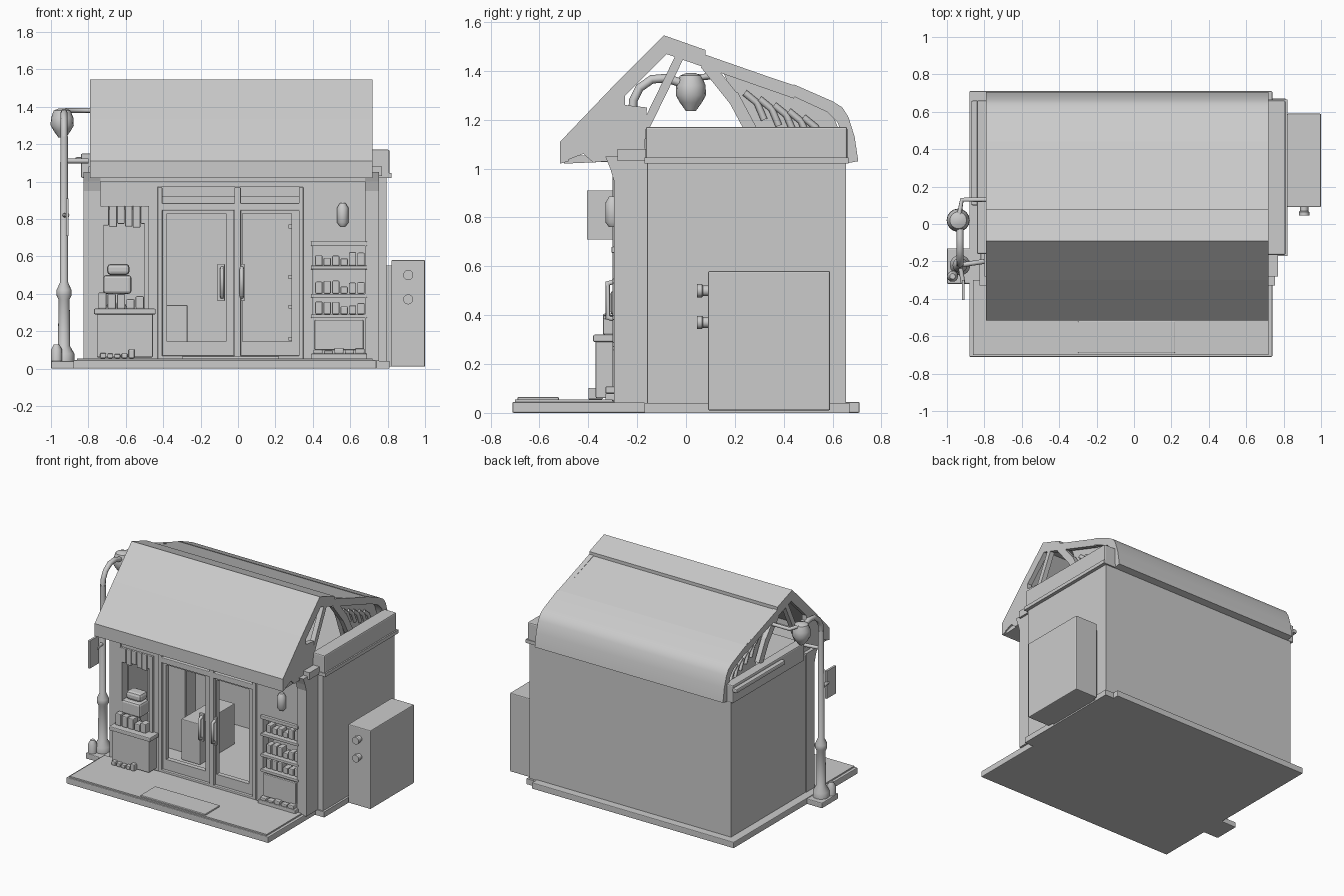
import bpy, bmesh, math, random
from mathutils import Vector
random.seed(4)


def finish(name, bm, bevel=0.0, smooth=None):
    bmesh.ops.recalc_face_normals(bm, faces=bm.faces)
    me = bpy.data.meshes.new(name)
    bm.to_mesh(me)
    bm.free()
    ob = bpy.data.objects.new(name, me)
    bpy.context.collection.objects.link(ob)
    if bevel:
        m = ob.modifiers.new("bevel", 'BEVEL')
        m.width, m.segments = bevel, 2
    if smooth:
        bpy.ops.object.select_all(action='DESELECT')
        ob.select_set(True)
        bpy.context.view_layer.objects.active = ob
        bpy.ops.object.shade_smooth_by_angle(angle=math.radians(smooth))
    return ob


def box(name, x0, x1, y0, y1, z0, z1, bevel=0.0):
    bm = bmesh.new()
    bmesh.ops.create_cube(bm, size=1)
    for v in bm.verts:
        v.co = ((x0 + x1) / 2 + v.co.x * (x1 - x0), (y0 + y1) / 2 + v.co.y * (y1 - y0),
                (z0 + z1) / 2 + v.co.z * (z1 - z0))
    return finish(name, bm, bevel)


def prism(name, yz, x0, x1, smooth=None):
    bm = bmesh.new()
    f = bm.faces.new([bm.verts.new((x0, y, z)) for y, z in yz])
    g = bmesh.ops.extrude_face_region(bm, geom=[f])['geom']
    bmesh.ops.translate(bm, vec=(x1 - x0, 0, 0), verts=[v for v in g if isinstance(v, bmesh.types.BMVert)])
    return finish(name, bm, 0, smooth)


def bar(name, p, q, w, x0, x1):
    d = Vector((q[0] - p[0], q[1] - p[1])).normalized() * w / 2
    n = (-d.y, d.x)
    return prism(name, [(p[0] + n[0], p[1] + n[1]), (q[0] + n[0], q[1] + n[1]),
                        (q[0] - n[0], q[1] - n[1]), (p[0] - n[0], p[1] - n[1])], x0, x1)


def lathe(name, profile, loc, n=16, axis='Z'):
    bm = bmesh.new()
    rings = []
    for r, h in profile:
        ring = []
        for i in range(n):
            a = math.tau * i / n
            c, s = r * math.cos(a), r * math.sin(a)
            co = Vector((c, s, h)) if axis == 'Z' else Vector((c, h, s))
            ring.append(bm.verts.new(co + Vector(loc)))
        rings.append(ring)
    for a, b in zip(rings, rings[1:]):
        for i in range(n):
            bm.faces.new((a[i], a[(i + 1) % n], b[(i + 1) % n], b[i]))
    bm.faces.new(rings[0])
    bm.faces.new(rings[-1])
    return finish(name, bm, 0, 40)


def tube(name, pts, r):
    cu = bpy.data.curves.new(name, 'CURVE')
    cu.dimensions, cu.bevel_depth, cu.bevel_resolution, cu.use_fill_caps = '3D', r, 2, True
    sp = cu.splines.new('POLY')
    sp.points.add(len(pts) - 1)
    for p, co in zip(sp.points, pts):
        p.co = (*co, 1)
    ob = bpy.data.objects.new(name, cu)
    bpy.context.collection.objects.link(ob)
    bpy.ops.object.select_all(action='DESELECT')
    ob.select_set(True)
    bpy.context.view_layer.objects.active = ob
    bpy.ops.object.convert(target='MESH')


def goods(name, x0, x1, y, z, hmin, hmax, n):
    w = (x1 - x0) / n
    for i in range(n):
        h = random.uniform(hmin, hmax)
        box(name, x0 + i * w + 0.003, x0 + (i + 1) * w - 0.003, y, y + 0.06, z, z + h, 0.006)


# ground slab, door mat
box("ground_slab", -0.88, 0.74, -0.71, 0.71, 0.0, 0.045, 0.005)
box("side_footing", 0.70, 0.81, -0.17, 0.67, 0.0, 0.04)
box("front_paving", -0.86, 0.72, -0.70, -0.30, 0.045, 0.055)
box("door_mat", -0.30, 0.22, -0.69, -0.52, 0.05, 0.065, 0.005)

# outer walls and ceiling
box("right_wall", 0.71, 0.795, -0.16, 0.65, 0.01, 1.04, 0.005)
box("left_wall", -0.82, -0.76, -0.27, 0.65, 0.01, 1.04, 0.005)
box("back_wall", -0.82, 0.795, 0.60, 0.655, 0.01, 1.08)
box("ceiling", -0.80, 0.77, -0.28, 0.65, 1.03, 1.08)
box("right_parapet", 0.71, 0.81, -0.165, 0.66, 1.02, 1.17, 0.008)
box("right_parapet_lip", 0.72, 0.82, -0.17, 0.665, 1.02, 1.045)
box("left_parapet", -0.84, -0.77, -0.16, 0.66, 1.02, 1.15, 0.008)
box("left_parapet_pipe", -0.87, -0.83, 0.1, 0.66, 1.10, 1.13, 0.008)
prism("right_corner_pillar", [(-0.295, 0.04), (-0.14, 0.04), (-0.14, 1.05), (-0.33, 1.05), (-0.31, 1.0),
                              (-0.295, 0.95)], 0.68, 0.755)
prism("left_corner_pillar", [(-0.295, 0.04), (-0.2, 0.04), (-0.2, 1.05), (-0.33, 1.05), (-0.31, 1.0),
                             (-0.295, 0.95)], -0.825, -0.735)

# facade pieces around window, doors and shelves
for x0, x1, z0, z1 in [(-0.74, -0.46, 0.04, 0.32), (-0.74, -0.46, 0.85, 1.04), (-0.475, -0.43, 0.04, 1.04),
                       (-0.45, 0.37, 0.97, 1.04), (0.345, 0.40, 0.04, 1.04), (0.38, 0.70, 0.67, 1.04),
                       (0.38, 0.70, 0.04, 0.27)]:
    box("facade_panel", x0, x1, -0.285, -0.22, z0, z1)
box("facade_top_beam", -0.81, 0.74, -0.31, -0.24, 1.0, 1.04)

# double door with transom
for x0, x1, z0, z1 in [(-0.43, -0.405, 0.05, 0.97), (0.325, 0.35, 0.05, 0.97), (-0.42, 0.34, 0.845, 0.885),
                       (-0.02, 0.015, 0.05, 0.97), (-0.42, 0.34, 0.045, 0.07)]:
    box("door_frame", x0, x1, -0.30, -0.23, z0, z1, 0.005)
for x0, x1 in [(-0.405, -0.025), (0.0, 0.325)]:
    box("door_stile", x0, x0 + 0.025, -0.28, -0.245, 0.06, 0.85)
    box("door_stile", x1 - 0.04, x1, -0.28, -0.245, 0.06, 0.85)
    box("door_rail", x0, x1, -0.28, -0.245, 0.06, 0.145)
    box("door_rail", x0, x1, -0.28, -0.245, 0.83, 0.85)
for x in (-0.085, 0.02):
    box("door_handle_plate", x - 0.025, x + 0.015, -0.295, -0.275, 0.36, 0.56, 0.005)
    tube("door_handle", [(x, -0.28, 0.38), (x, -0.32, 0.39), (x, -0.32, 0.53), (x, -0.28, 0.54)], 0.011)
box("transom_backing", -0.42, 0.34, -0.20, -0.18, 0.92, 1.04)

# display window with counter box
box("window_post", -0.50, -0.475, -0.30, -0.23, 0.32, 0.87)
box("window_side", -0.74, -0.72, -0.30, -0.23, 0.32, 0.87)
box("counter_box", -0.755, -0.455, -0.37, -0.27, 0.06, 0.30, 0.006)
box("counter_rim", -0.77, -0.44, -0.38, -0.27, 0.29, 0.32, 0.006)
for i in range(6):
    z = random.uniform(0.75, 0.81)
    box("valance_flap", -0.73 + i * 0.042, -0.69 + i * 0.042, -0.30, -0.275, z, 0.87, 0.005)
goods("counter_goods", -0.75, -0.50, -0.34, 0.32, 0.04, 0.09, 5)
box("cash_scale", -0.72, -0.57, -0.31, -0.2, 0.40, 0.50, 0.015)
box("cash_scale_top", -0.70, -0.58, -0.29, -0.2, 0.50, 0.56, 0.02)
lathe("scale_foot", [(0.06, 0.32), (0.04, 0.36), (0.04, 0.41)], (-0.65, -0.26, 0))
goods("low_goods", -0.74, -0.55, -0.40, 0.055, 0.02, 0.05, 5)

# right-hand shelf bay
box("shelf_back", 0.38, 0.70, -0.14, -0.12, 0.05, 0.70)
for z in (0.27, 0.38, 0.53):
    box("shelf_board", 0.39, 0.69, -0.30, -0.13, z, z + 0.02, 0.004)
    goods("shelf_goods", 0.41, 0.68, -0.27, z + 0.02, 0.035, 0.075, 6)
box("shelf_top_trim", 0.39, 0.69, -0.305, -0.25, 0.655, 0.68, 0.004)
box("lower_shelf_door", 0.41, 0.67, -0.30, -0.27, 0.10, 0.26, 0.005)
box("bench_step", 0.39, 0.69, -0.33, -0.27, 0.05, 0.08, 0.005)
goods("step_goods", 0.40, 0.68, -0.33, 0.08, 0.01, 0.03, 5)
lathe("wall_lantern", [(0.015, 0.76), (0.03, 0.78), (0.03, 0.86), (0.015, 0.885)], (0.56, -0.30, 0))

# interior counter and stock shelves
box("inside_counter", -0.42, -0.27, -0.05, 0.35, 0.045, 0.34, 0.005)
box("inside_partition", -0.755, -0.46, 0.05, 0.07, 0.045, 1.03)
box("inside_shelf_side", 0.33, 0.35, -0.15, 0.58, 0.045, 0.85)
for z in (0.15, 0.32, 0.48, 0.75):
    box("inside_shelf", 0.27, 0.34, -0.15, 0.55, z, z + 0.02)

# roof panels
prism("front_roof_panel", [(-0.09, 1.545), (-0.30, 1.335), (-0.515, 1.11), (-0.515, 1.02), (-0.48, 1.03),
                           (-0.48, 1.09), (-0.09, 1.485)], -0.79, 0.72)
prism("ridge_panel", [(-0.09, 1.545), (0.08, 1.485), (0.08, 1.455), (-0.09, 1.485)], -0.79, 0.72)
prism("middle_roof_panel", [(0.04, 1.475), (0.46, 1.335), (0.46, 1.295), (0.04, 1.43)], -0.785, 0.715)
prism("back_roof_panel", [(0.44, 1.345), (0.60, 1.275), (0.64, 1.25), (0.665, 1.21), (0.69, 1.13), (0.705, 1.03),
                          (0.65, 1.02), (0.645, 1.12), (0.62, 1.19), (0.58, 1.23), (0.44, 1.295)],
      -0.79, 0.72, 35)
prism("soffit", [(-0.50, 1.02), (-0.50, 1.05), (-0.27, 1.06), (-0.27, 1.03)], -0.78, 0.71)

# open gable frames on both ends
for x0, x1 in ((-0.79, -0.755), (0.685, 0.72)):
    prism("gable_corner", [(-0.51, 1.025), (-0.42, 1.06), (-0.38, 1.025), (-0.20, 1.04), (-0.17, 1.06),
                           (-0.16, 1.25), (-0.25, 1.26), (-0.25, 1.36), (-0.51, 1.09)], x0, x1)
    bar("front_barge_board", (-0.27, 1.32), (-0.09, 1.50), 0.06, x0, x1)
    bar("rafter_brace", (-0.02, 1.47), (-0.22, 1.06), 0.035, x0, x1)
    bar("back_barge_board", (-0.08, 1.495), (0.45, 1.31), 0.05, x0, x1)
    bar("back_brace_upper", (0.08, 1.43), (0.20, 1.28), 0.05, x0, x1)
    bar("back_brace_lower", (0.19, 1.30), (0.27, 1.15), 0.05, x0, x1)
    s = 0.05 if x0 < 0 else -0.05
    prism("gable_infill", [(0.15, 1.40), (0.46, 1.30), (0.60, 1.22), (0.65, 1.10), (0.27, 1.10), (0.21, 1.26)],
          x0 + s, x1 + s)
    for i in range(5):
        y = 0.27 + i * 0.06
        z = 1.31 - i * 0.025
        xc = x0 + s + (0.035 if x0 > 0 else 0)
        tube("gable_pipe", [(xc, y - 0.03, z), (xc, y + 0.02, z - 0.04), (xc, y + 0.05, z - 0.11)], 0.014)

# street lamp at the left
LX, LY = -0.93, -0.22
box("lamp_plinth", -1.0, -0.86, -0.32, -0.13, 0.0, 0.04, 0.006)
lathe("lamp_post", [(0.055, 0.04), (0.055, 0.08), (0.032, 0.12), (0.03, 0.37), (0.04, 0.39), (0.04, 0.42),
                    (0.022, 0.46), (0.02, 1.24)], (LX, LY, 0))
lathe("plinth_bolt", [(0.03, 0.03), (0.03, 0.10), (0.015, 0.13)], (-0.97, -0.28, 0), 10)
tube("lamp_arm", [(LX, LY, 1.22), (LX, -0.215, 1.28), (LX, -0.19, 1.33), (LX, -0.14, 1.365), (LX, -0.08, 1.37),
                  (LX, -0.02, 1.35)], 0.018)
lathe("lamp_shade", [(0.02, 1.39), (0.045, 1.38), (0.06, 1.34), (0.062, 1.30), (0.045, 1.27), (0.02, 1.235)],
      (-0.94, 0.02, 0))
tube("lamp_tie_rod", [(-0.94, 0.02, 1.37), (-0.92, 0.13, 1.38), (-0.78, 0.13, 1.38)], 0.013)
tube("lamp_lower_tie", [(-0.93, -0.22, 1.11), (-0.80, -0.20, 1.11)], 0.013)
box("lamp_sign", -0.92, -0.905, -0.405, -0.30, 0.71, 0.91)
tube("sign_bracket", [(LX, LY, 0.82), (-0.913, -0.32, 0.82)], 0.012)

# side cabinet with two knobs
box("side_cabinet", 0.82, 1.0, 0.09, 0.59, 0.01, 0.58, 0.006)
box("cabinet_mount", 0.78, 0.83, 0.13, 0.56, 0.01, 0.55)
for z in (0.50, 0.37):
    lathe("cabinet_knob", [(0.022, 0.10), (0.022, 0.07), (0.027, 0.065), (0.027, 0.045)], (0.91, 0, z), 12, 'Y')
